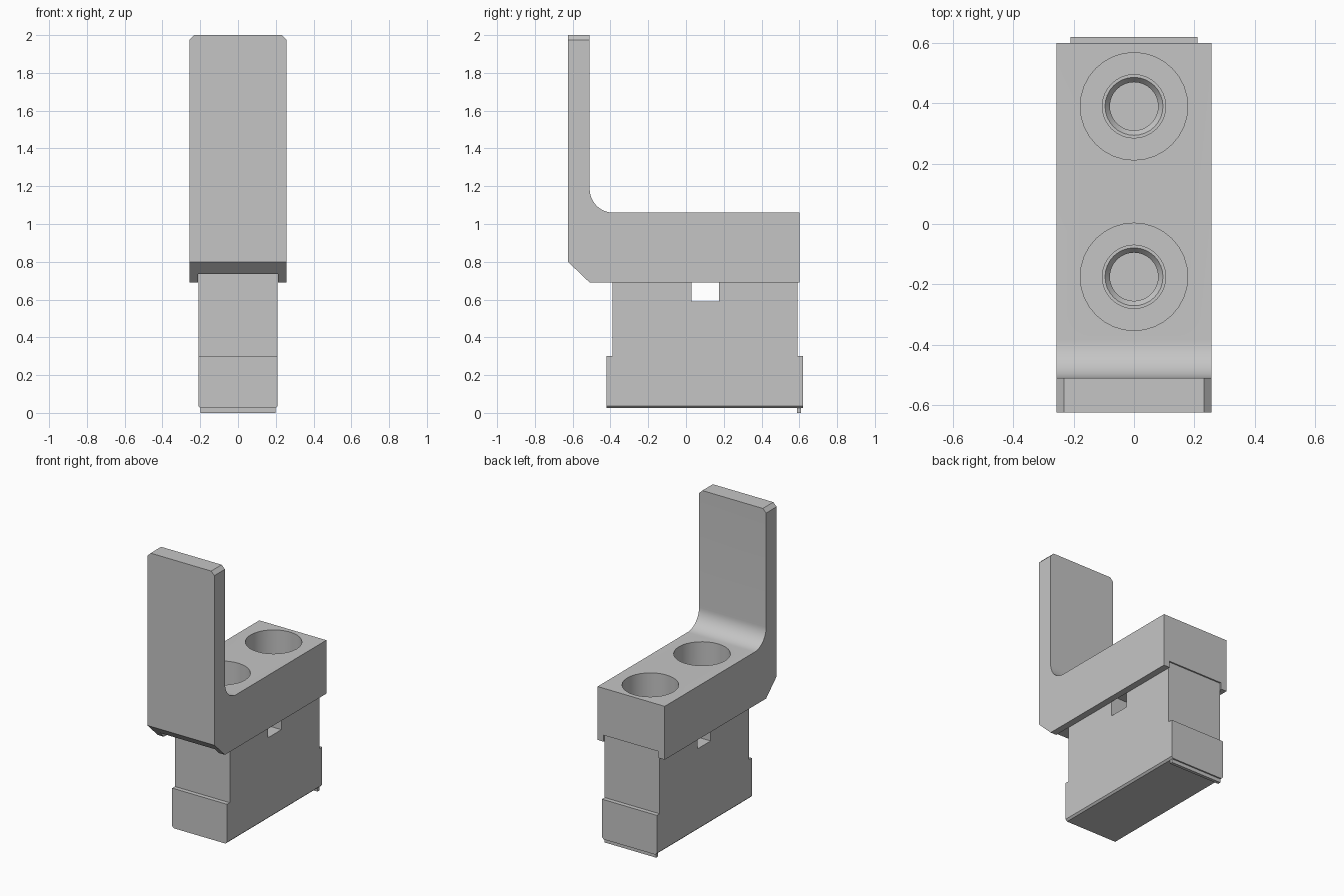
import bpy, bmesh
from math import sin, cos, pi, radians
from mathutils import Matrix

cube = bpy.data.objects.get("Cube")
if cube:
    bpy.data.objects.remove(cube, do_unlink=True)

GREY = (0.56, 0.56, 0.56, 1)
steel = bpy.data.materials.new("plain_grey")
steel.use_nodes = True
steel.diffuse_color = GREY
steel.node_tree.nodes["Principled BSDF"].inputs["Base Color"].default_value = GREY


def make(name, bm):
    bmesh.ops.recalc_face_normals(bm, faces=bm.faces)
    mesh = bpy.data.meshes.new(name)
    bm.to_mesh(mesh)
    bm.free()
    mesh.materials.append(steel)
    ob = bpy.data.objects.new(name, mesh)
    bpy.context.collection.objects.link(ob)
    return ob


def extrude_side(name, profile, half):
    """Side outline (y, z) swept across x."""
    bm = bmesh.new()
    face = bm.faces.new([bm.verts.new((-half, y, z)) for y, z in profile])
    moved = bmesh.ops.extrude_face_region(bm, geom=[face])["geom"]
    verts = [v for v in moved if isinstance(v, bmesh.types.BMVert)]
    bmesh.ops.translate(bm, verts=verts, vec=(2 * half, 0, 0))
    return make(name, bm)


def rect(y0, y1, z0, z1):
    return [(y0, z0), (y1, z0), (y1, z1), (y0, z1)]


def cone(name, y, z0, z1, r0, r1):
    bm = bmesh.new()
    bmesh.ops.create_cone(bm, cap_ends=True, segments=32, radius1=r0, radius2=r1,
                          depth=z1 - z0, matrix=Matrix.Translation((0, y, (z0 + z1) / 2)))
    return make(name, bm)


def chamfer(ob, pick, size):
    bm = bmesh.new()
    bm.from_mesh(ob.data)
    edges = [e for e in bm.edges if pick(e.verts[0].co, e.verts[1].co)]
    bmesh.ops.bevel(bm, geom=edges, offset=size, segments=1, affect='EDGES')
    bm.to_mesh(ob.data)
    bm.free()


def activate(ob):
    bpy.ops.object.select_all(action='DESELECT')
    ob.select_set(True)
    bpy.context.view_layer.objects.active = ob


def cut(ob, cutter):
    cutter.hide_render = True
    activate(ob)
    mod = ob.modifiers.new("cut", 'BOOLEAN')
    mod.operation = 'DIFFERENCE'
    mod.solver = 'EXACT'
    mod.object = cutter
    bpy.ops.object.modifier_apply(modifier=mod.name)
    bpy.data.objects.remove(cutter, do_unlink=True)


HOLES = (-0.175, 0.39)
SEAT = 0.735      # underside of the bracket channel

# L-shaped bracket with a rounded inner corner
r = 0.125
fillet = [(-0.51 + r + r * cos(a), 1.06 + r + r * sin(a))
          for a in (pi + pi / 2 * i / 12 for i in range(13))]
bracket = extrude_side("bracket", [(-0.625, 0.8), (-0.625, 2), (-0.51, 2)] + fillet +
                       [(0.6, 1.06), (0.6, 0.69), (-0.51, 0.69)], 0.257)
chamfer(bracket, lambda a, b: a.z > 1.99 and b.z > 1.99 and abs(a.x - b.x) < 0.01, 0.025)

# Channel under the bracket and its counterbored holes
cut(bracket, extrude_side("channel_cutter", rect(-1, 1, 0.5, SEAT), 0.211))
for y in HOLES:
    cut(bracket, cone("counterbore_cutter", y, 0.82, 1.2, 0.178, 0.178))
    cut(bracket, cone("bore_cutter", y, 0.6, 0.9, 0.105, 0.105))

# Jaw block with a wider foot
block = extrude_side("jaw_block", [(-0.42, 0.025), (0.62, 0.025), (0.62, 0.3), (0.59, 0.3),
                                   (0.59, SEAT), (-0.39, SEAT), (-0.39, 0.3), (-0.42, 0.3)], 0.21)
chamfer(block, lambda a, b: a.z < 0.03 and b.z < 0.03 and abs(a.y - b.y) > 0.5, 0.012)

# Cross slot and threaded holes in the block
cut(block, extrude_side("slot_cutter", rect(0.03, 0.175, 0.59, 0.8), 0.5))
for y in HOLES:
    cut(block, cone("chamfer_cutter", y, SEAT - 0.02, SEAT + 0.005, 0.08, 0.1))
    cut(block, cone("thread_cutter", y, 0.4, SEAT - 0.01, 0.08, 0.08))

# Thin lip along the rear bottom edge
lip = extrude_side("rear_lip", rect(0.588, 0.61, 0, 0.03), 0.198)

for ob in (bracket, block, lip):
    activate(ob)
    bpy.ops.object.shade_smooth_by_angle(angle=radians(30))
